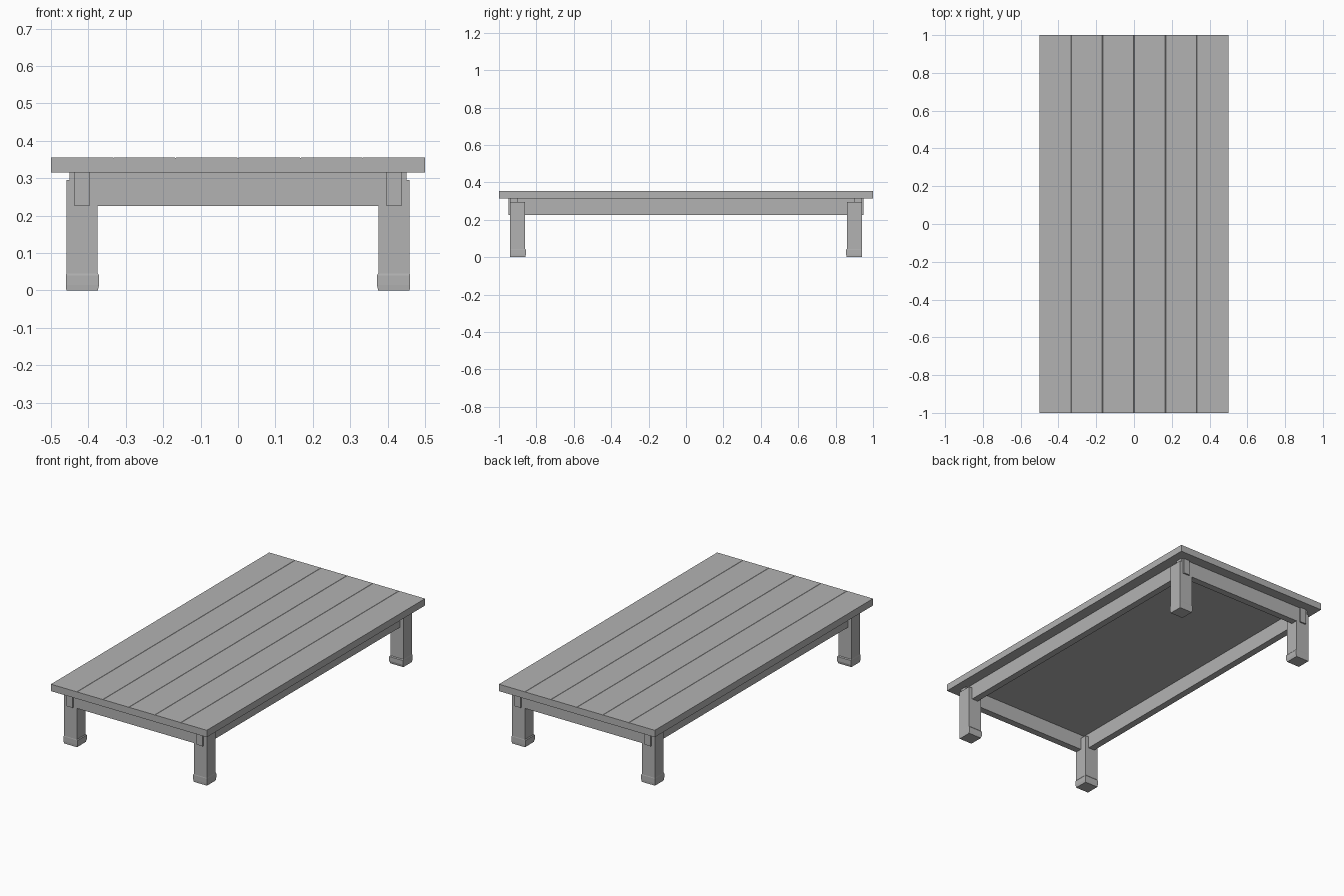
import bpy
import bmesh

cube = bpy.data.objects.get("Cube")
if cube:
    bpy.data.objects.remove(cube, do_unlink=True)

# Single plain finish
grey = bpy.data.materials.new("plain_grey")
grey.use_nodes = True
grey.diffuse_color = (0.45, 0.45, 0.45, 1)
bsdf = next(n for n in grey.node_tree.nodes if n.type == 'BSDF_PRINCIPLED')
bsdf.inputs["Base Color"].default_value = (0.45, 0.45, 0.45, 1)


def finish(name, bm):
    bmesh.ops.recalc_face_normals(bm, faces=bm.faces)
    mesh = bpy.data.meshes.new(name)
    bm.to_mesh(mesh)
    bm.free()
    mesh.materials.append(grey)
    obj = bpy.data.objects.new(name, mesh)
    bpy.context.collection.objects.link(obj)
    return obj


def loft(name, rings):
    """Skin a stack of matching rings and cap both ends."""
    bm = bmesh.new()
    loops = [[bm.verts.new(p) for p in ring] for ring in rings]
    count = len(loops[0])
    for low, high in zip(loops, loops[1:]):
        for i in range(count):
            j = (i + 1) % count
            bm.faces.new((low[i], low[j], high[j], high[i]))
    bm.faces.new(loops[0][::-1])
    bm.faces.new(loops[-1])
    return finish(name, bm)


def rect(x0, x1, y0, y1, z):
    return [(x0, y0, z), (x1, y0, z), (x1, y1, z), (x0, y1, z)]


def box(name, x, y, z):
    return loft(name, [rect(*x, *y, h) for h in z])


# Tabletop: six planks marked by fine V grooves
TOP, UNDER, PLANKS = 0.355, 0.315, 6
GROOVE = 0.0015
profile = [(-0.5, UNDER), (-0.5, TOP)]
for i in range(1, PLANKS):
    x = -0.5 + i / PLANKS
    profile += [(x - GROOVE, TOP), (x, TOP - GROOVE), (x + GROOVE, TOP)]
profile += [(0.5, TOP), (0.5, UNDER)]
loft("tabletop", [[(x, y, z) for x, z in profile] for y in (-1, 1)])

# Apron rails, the long ones poking through the end ones
RAIL_Z = (0.225, UNDER)
for side, s in (("left", 1), ("right", -1)):
    box(side + "_rail", sorted((s * 0.397, s * 0.437)), (-0.948, 0.948), RAIL_Z)
for end, s in (("front", -1), ("back", 1)):
    box(end + "_rail", (-0.45, 0.45), sorted((s * 0.9, s * 0.94)), RAIL_Z)

# Legs with a slightly swollen foot, fullest on the inner faces
FOOT = [(0, 0), (0.015, 0.004), (0.04, 0.004), (0.045, 0), (0.295, 0)]
for end, sy in (("front", -1), ("back", 1)):
    for side, sx in (("left", 1), ("right", -1)):
        rings = []
        for z, swell in FOOT:
            inner, outer = swell, swell * 0.25
            ring = rect(0.375 - inner, 0.459 + outer,
                        0.86 - inner, 0.94 + outer, z)
            rings.append([(sx * x, sy * y, h) for x, y, h in ring])
        loft(f"{end}_{side}_leg", rings)
